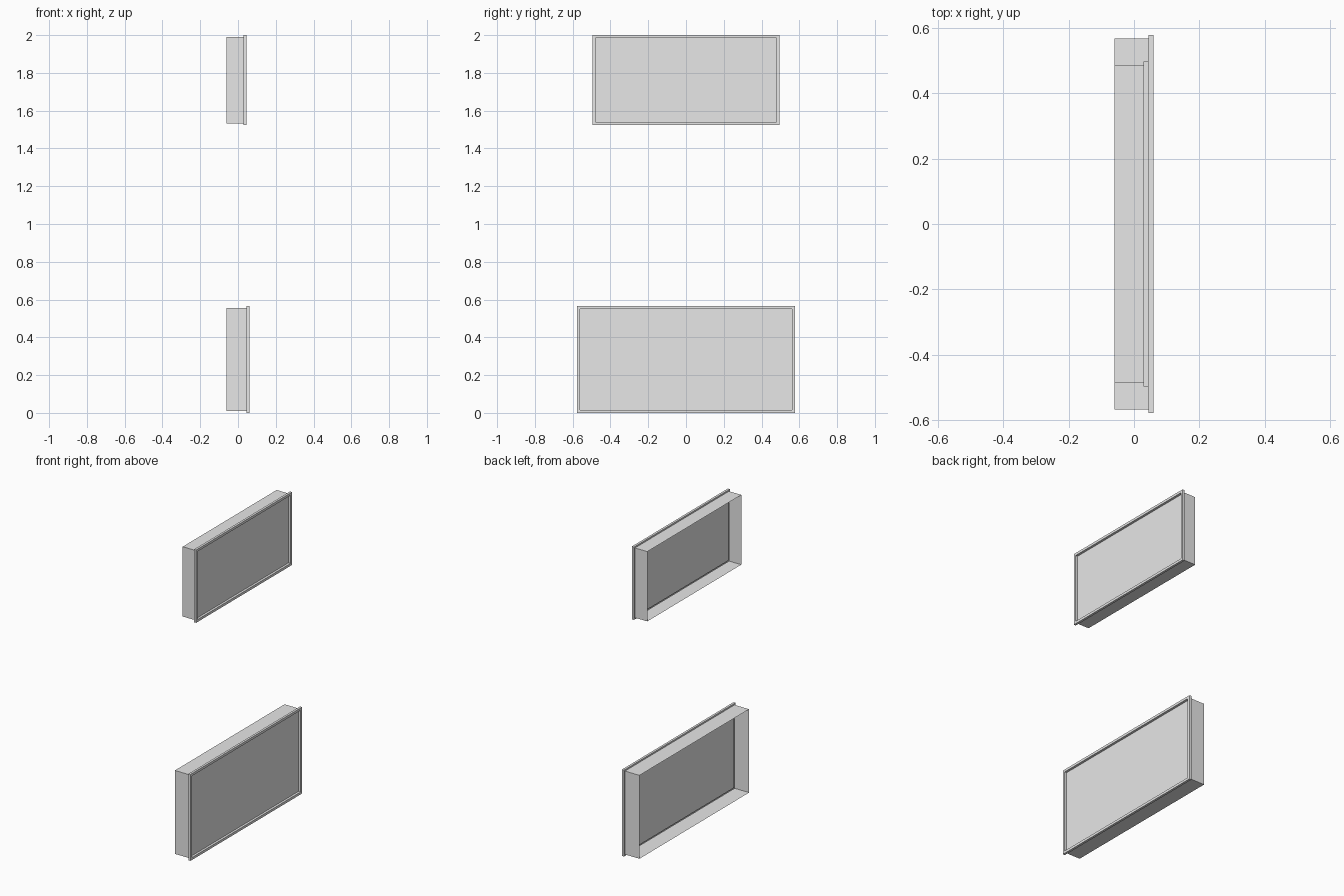
import bpy
import bmesh

if "Cube" in bpy.data.objects:
    bpy.data.objects.remove(bpy.data.objects["Cube"], do_unlink=True)

grey = bpy.data.materials.new("plain grey")
grey.use_nodes = True
grey.diffuse_color = (0.8, 0.8, 0.8, 1)
grey.node_tree.nodes["Principled BSDF"].inputs["Base Color"].default_value = (0.8, 0.8, 0.8, 1)

BACK = -0.06      # open rear edge
LIP = 0.015       # thickness of the front flange
STEP = 0.01       # overhang of the flange past the body
RIM = 0.016       # width of the flange around the panel


def tray(name, half_width, bottom, top, front):
    """Open-backed shell with a front flange and a recessed panel."""
    bm = bmesh.new()

    def ring(x, inset):
        w, lo, hi = half_width - inset, bottom + inset, top - inset
        return [bm.verts.new((x, y, z)) for y, z in ((-w, lo), (w, lo), (w, hi), (-w, hi))]

    # Body wall, flange and recess, from the rear edge to the panel
    rings = [
        ring(BACK, STEP),
        ring(front - LIP, STEP),
        ring(front - LIP, 0),
        ring(front, 0),
        ring(front, RIM),
        ring(front - LIP, RIM),
    ]
    for a, b in zip(rings, rings[1:]):
        for i in range(4):
            j = (i + 1) % 4
            bm.faces.new((a[i], a[j], b[j], b[i]))

    # Recessed panel
    bm.faces.new(rings[-1])

    mesh = bpy.data.meshes.new(name)
    bm.to_mesh(mesh)
    bm.free()
    mesh.materials.append(grey)
    obj = bpy.data.objects.new(name, mesh)
    bpy.context.collection.objects.link(obj)
    return obj


tray("lower_tray", 0.577, 0, 0.566, 0.06)
tray("upper_tray", 0.496, 1.523, 2, 0.044)
